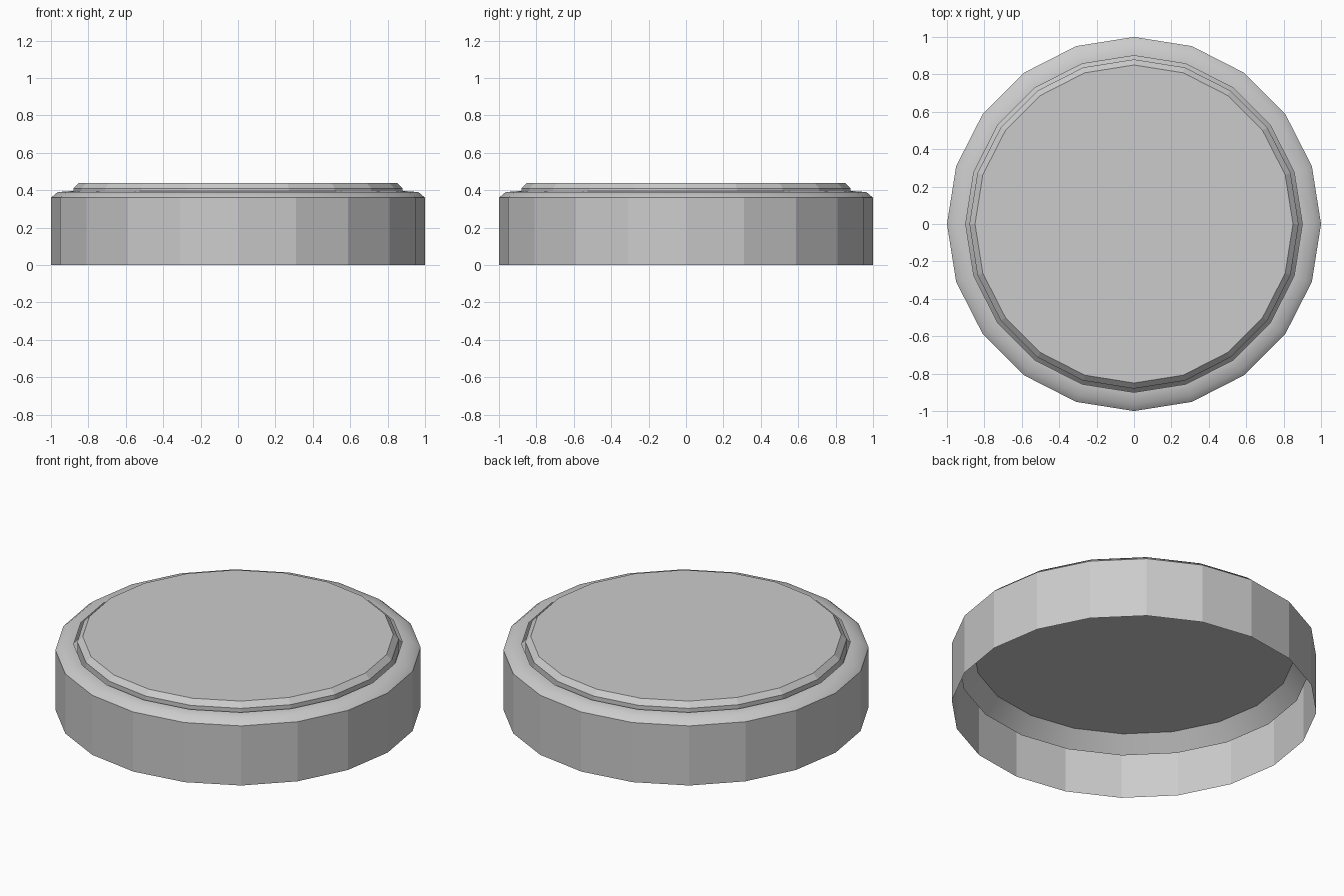
import bpy, bmesh
from math import cos, sin, tau

if "Cube" in bpy.data.objects:
    bpy.data.objects.remove(bpy.data.objects["Cube"])

SIDES = 20


def lathe(name, profile, flat_spans=(), cap_start=False, cap_end=False):
    """Revolve (radius, z) points about z; spans are smooth unless listed."""
    bm = bmesh.new()
    rings = [[bm.verts.new((r * cos(tau * i / SIDES), r * sin(tau * i / SIDES), z))
              for i in range(SIDES)] for r, z in profile]
    for s, (a, b) in enumerate(zip(rings, rings[1:])):
        for i in range(SIDES):
            j = (i + 1) % SIDES
            f = bm.faces.new((a[i], a[j], b[j], b[i]))
            f.smooth = s not in flat_spans
    # flat spans and caps keep hard borders
    if cap_start:
        bm.faces.new(rings[0][::-1])
    if cap_end:
        bm.faces.new(rings[-1])
    bm.normal_update()
    for e in bm.edges:
        if len(e.link_faces) == 2 and not all(f.smooth for f in e.link_faces):
            e.smooth = False
    mesh = bpy.data.meshes.new(name)
    bm.to_mesh(mesh)
    bm.free()
    obj = bpy.data.objects.new(name, mesh)
    bpy.context.collection.objects.link(obj)
    return obj


# open, faceted outer wall with a rounded shoulder turning inward
lathe("screw_band", [(1.0, 0.0), (1.0, 0.36), (0.965, 0.39), (0.90, 0.395)],
      flat_spans=(0,))

# raised lid plate with a bevelled rim, sitting inside the band
lathe("lid_plate", [(0.88, 0.335), (0.88, 0.41), (0.85, 0.44)],
      flat_spans=(0, 1), cap_start=True, cap_end=True)

# sloping seal flange beneath the shoulder
lathe("seal_flange", [(0.96, 0.245), (0.88, 0.335)])
